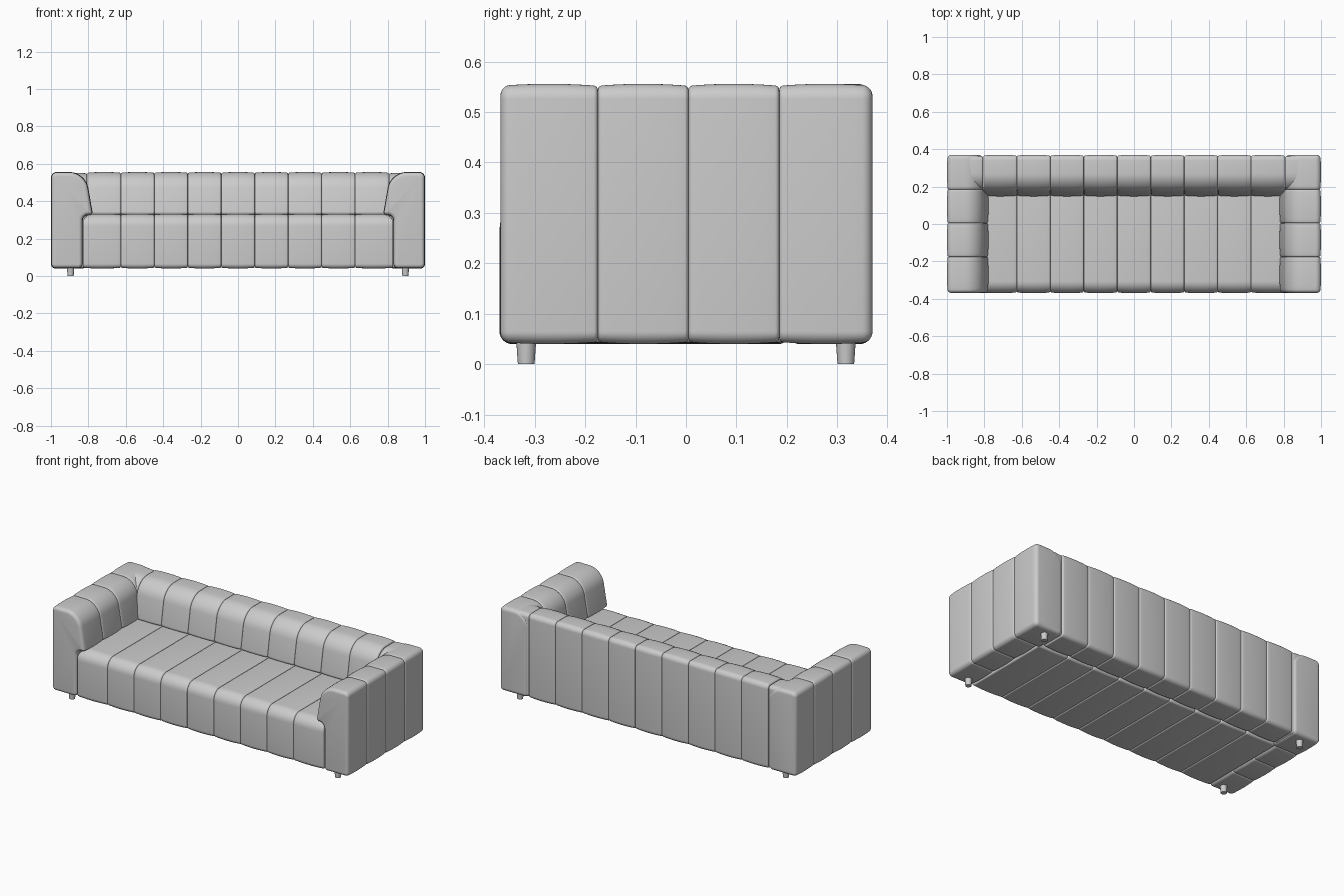
import bpy, bmesh, math
from mathutils import Vector

if "Cube" in bpy.data.objects:
    bpy.data.objects.remove(bpy.data.objects["Cube"])


def fillet(corners, n=8):
    """Closed 2D outline from (a, z, radius) corners."""
    out = []
    for i, (a, z, r) in enumerate(corners):
        p = Vector((a, z))
        d0 = (Vector(corners[i - 1][:2]) - p).normalized()
        d1 = (Vector(corners[(i + 1) % len(corners)][:2]) - p).normalized()
        s, e = p + d0 * r, p + d1 * r
        c0, c1 = s.lerp(p, 0.55), e.lerp(p, 0.55)
        for k in range(n + 1):
            t = k / n
            out.append(s * (1 - t)**3 + c0 * 3 * t * (1 - t)**2
                       + c1 * 3 * t * t * (1 - t) + e * t**3)
    area = sum(out[i - 1].cross(out[i]) for i in range(len(out)))
    return out if area > 0 else out[::-1]


def inset(pts, d):
    res = []
    for i, p in enumerate(pts):
        t = (p - pts[i - 1]).normalized() + (pts[(i + 1) % len(pts)] - p).normalized()
        t.normalize()
        res.append(p + Vector((-t.y, t.x)) * d)
    return res


def channel(name, pts, t0, t1, place, r0=0.008, r1=0.008, bulge=0.004, shrink=0.0):
    """Padded channel: outline swept from t0 to t1, pinched at both ends."""
    mid, half = (t0 + t1) / 2, (t1 - t0) / 2
    arc = [math.radians(a) for a in (0, 18, 36, 54, 72, 90)]
    stations = [(t0 + r0 * (1 - math.cos(a)), r0 * (1 - math.sin(a))) for a in arc]
    a0, a1 = t0 + r0, t1 - r1
    stations += [(a0 + (a1 - a0) * k / 10, 0) for k in range(1, 10)]
    stations += [(t1 - r1 * (1 - math.cos(a)), r1 * (1 - math.sin(a))) for a in reversed(arc)]
    bm = bmesh.new()
    rings = []
    for t, d in stations:
        d += bulge * ((t - mid) / half)**2 + shrink
        rings.append([bm.verts.new(place(p.x, p.y, t)) for p in inset(pts, d)])
    n = len(pts)
    for A, B in zip(rings, rings[1:]):
        for i in range(n):
            j = (i + 1) % n
            bm.faces.new((A[i], A[j], B[j], B[i]))
    bm.faces.new(rings[0][::-1])
    bm.faces.new(rings[-1])
    bmesh.ops.recalc_face_normals(bm, faces=bm.faces)
    finish(name, bm)


def finish(name, bm):
    me = bpy.data.meshes.new(name)
    bm.to_mesh(me)
    bm.free()
    ob = bpy.data.objects.new(name, me)
    bpy.context.collection.objects.link(ob)
    bpy.ops.object.select_all(action='DESELECT')
    ob.select_set(True)
    bpy.context.view_layer.objects.active = ob
    bpy.ops.object.shade_smooth_by_angle(angle=math.radians(40))


# Outlines: wall section (depth from outside, z) and seat section (y, z)
BOT, TOP, SEAT = 0.04, 0.556, 0.332
wall = fillet([(0, BOT, 0.025), (0, TOP, 0.03), (0.185, TOP, 0.085),
               (0.225, 0.325, 0.02), (0.17, 0.325, 0.03), (0.17, BOT, 0.025)])
corner = [Vector((min(p.x, 0.192), p.y)) for p in
          fillet([(0, BOT, 0.025), (0, TOP, 0.03), (0.185, TOP, 0.085),
                  (0.21, 0.4, 0.02), (0.19, BOT, 0.025)])]
seat = fillet([(-0.37, BOT, 0.025), (-0.37, SEAT, 0.065),
               (0.2, SEAT, 0.015), (0.2, BOT, 0.015)])


def seat_place(y, z, x):
    # rounded shoulders where the seat meets the arms
    r = 0.05
    k = min(1, max(0, (abs(x) - (0.83 - r)) / r))
    return (x, y, min(z, SEAT - r * (1 - math.sqrt(1 - k * k))))


def back_place(d, z, x):
    return (x, 0.37 - d, z)


# Nine seat and back channels
W = 0.179
for i in range(9):
    x0, x1 = (i - 4.5) * W, (i - 3.5) * W
    s0 = -0.83 if i == 0 else x0
    s1 = 0.83 if i == 8 else x1
    channel(f"seat_channel_{i + 1}", seat, s0, s1, seat_place)
    channel(f"back_channel_{i + 1}", wall, x0, x1, back_place)

# Arms, back corners and legs on both sides
for side, sx in (("left", -1), ("right", 1)):
    def arm_place(d, z, y, sx=sx):
        return (sx * (1 - d), y, z)
    ys = [-0.368, -0.175, 0.005, 0.185]
    for i in range(3):
        channel(f"{side}_arm_channel_{i + 1}", wall, ys[i], ys[i + 1], arm_place,
                r0=0.018 if i == 0 else 0.008)
    channel(f"{side}_back_corner", corner, 0.185, 0.37, arm_place, r1=0.02)
    xs = sorted((sx * 0.807, sx * 0.93))
    channel(f"{side}_corner_fill", wall, xs[0], xs[1], back_place, shrink=0.004)
    for end, y in (("front", -0.317), ("back", 0.317)):
        bm = bmesh.new()
        bmesh.ops.create_cone(bm, cap_ends=True, segments=24, radius1=0.0165,
                              radius2=0.02, depth=0.05)
        bmesh.ops.translate(bm, verts=bm.verts, vec=(sx * 0.895, y, 0.025))
        finish(f"{side}_{end}_leg", bm)
